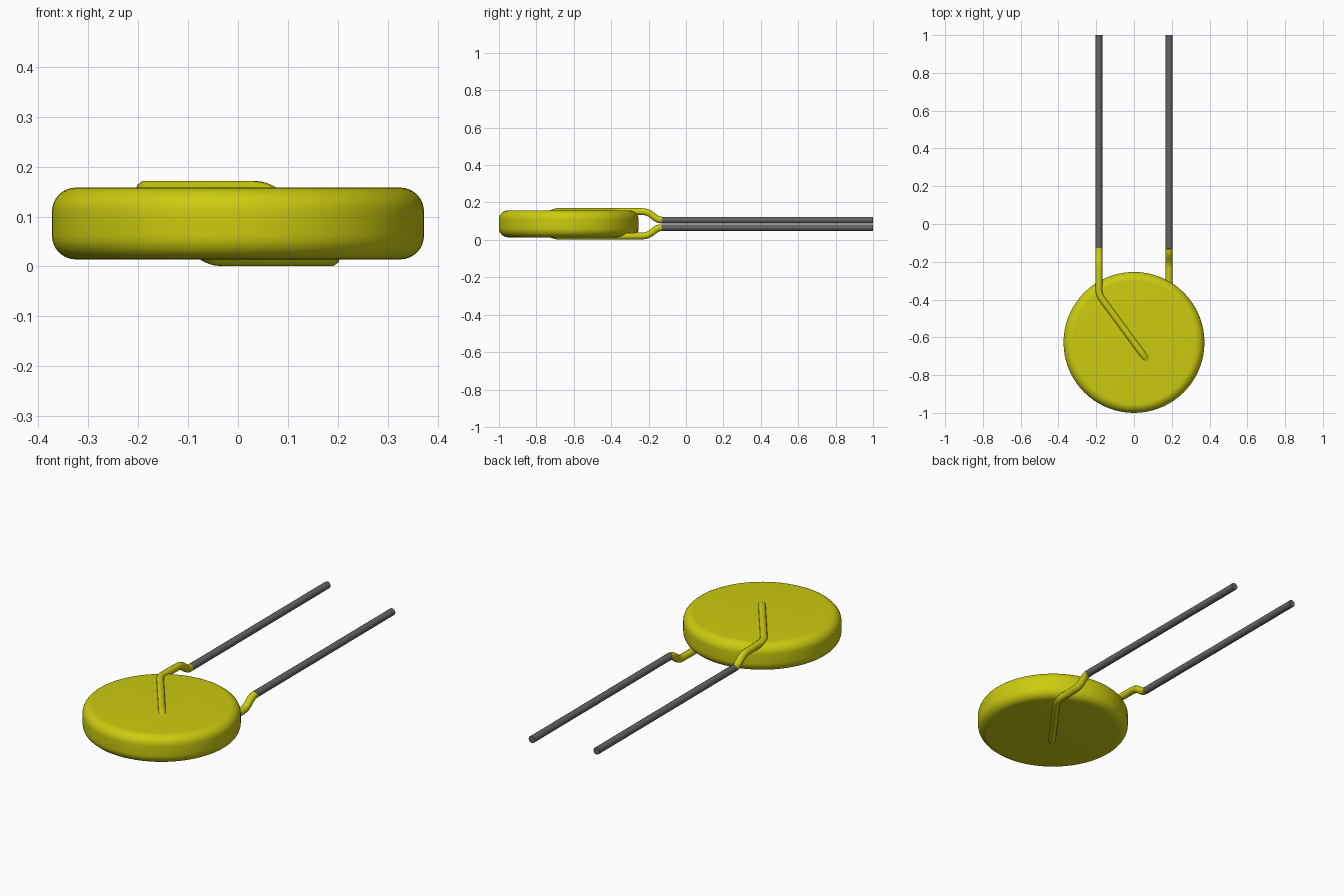
import bpy, bmesh, math
from mathutils import Vector

if "Cube" in bpy.data.objects:
    bpy.data.objects.remove(bpy.data.objects["Cube"], do_unlink=True)

MID_Z = 0.086      # height of the body's middle plane
BODY_Y = -0.627    # centre of the disc
WIRE_R = 0.019


def material(name, rgb):
    m = bpy.data.materials.new(name)
    m.use_nodes = True
    m.diffuse_color = (*rgb, 1)
    m.node_tree.nodes["Principled BSDF"].inputs["Base Color"].default_value = (*rgb, 1)
    return m


yellow = material("yellow coating", (0.6, 0.6, 0.005))
grey = material("grey metal", (0.13, 0.13, 0.13))


def smooth(obj, degrees):
    bpy.ops.object.select_all(action="DESELECT")
    obj.select_set(True)
    bpy.context.view_layer.objects.active = obj
    bpy.ops.object.shade_smooth_by_angle(angle=math.radians(degrees))


def disc(name, radius, half, bevel, mat):
    """Flat round body with rounded rims, spun from a half profile."""
    bm = bmesh.new()
    profile = [(0, half)]
    for sign in (1, -1):
        arc = [math.radians(90 * i / 8) for i in range(9)]
        pts = [(radius - bevel + bevel * math.sin(a),
                sign * (half - bevel + bevel * math.cos(a))) for a in arc]
        profile += pts if sign > 0 else pts[::-1]
    profile.append((0, -half))
    verts = [bm.verts.new((r, 0, z)) for r, z in profile]
    edges = [bm.edges.new(p) for p in zip(verts, verts[1:])]
    bmesh.ops.spin(bm, geom=verts + edges, cent=(0, 0, 0), axis=(0, 0, 1),
                   angle=math.tau, steps=72)
    bmesh.ops.remove_doubles(bm, verts=bm.verts, dist=1e-5)
    bmesh.ops.recalc_face_normals(bm, faces=bm.faces)
    mesh = bpy.data.meshes.new(name)
    bm.to_mesh(mesh)
    bm.free()
    obj = bpy.data.objects.new(name, mesh)
    bpy.context.collection.objects.link(obj)
    obj.location = (0, BODY_Y, MID_Z)
    mesh.materials.append(mat)
    smooth(obj, 40)


def rounded(points, cut):
    """Replace each inner corner of a path by a short arc."""
    pts = [Vector(p) for p in points]
    out = [pts[0]]
    for a, b, c in zip(pts, pts[1:], pts[2:]):
        p = b + (a - b).normalized() * min(cut, (a - b).length * 0.45)
        q = b + (c - b).normalized() * min(cut, (c - b).length * 0.45)
        for i in range(5):
            t = i / 4
            out.append(p * (1 - t) ** 2 + b * 2 * t * (1 - t) + q * t * t)
    return out + [pts[-1]]


def wire(name, points, radius, mat):
    curve = bpy.data.curves.new(name, "CURVE")
    curve.dimensions = "3D"
    curve.bevel_depth = radius
    curve.bevel_resolution = 3
    curve.use_fill_caps = True
    spline = curve.splines.new("POLY")
    spline.points.add(len(points) - 1)
    for sp, p in zip(spline.points, points):
        sp.co = (*p, 1)
    curve.materials.append(mat)
    obj = bpy.data.objects.new(name, curve)
    bpy.context.collection.objects.link(obj)
    bpy.ops.object.select_all(action="DESELECT")
    obj.select_set(True)
    bpy.context.view_layer.objects.active = obj
    bpy.ops.object.convert(target="MESH")
    smooth(bpy.context.view_layer.objects.active, 50)


# Coated disc body
disc("disc_body", 0.373, 0.072, 0.048, yellow)

# Wire path relative to the middle plane, from the joint to the buried tip
coated_path = [(-0.186, -0.13, 0.02), (-0.186, -0.155, 0.024),
               (-0.186, -0.205, 0.065), (-0.186, -0.375, 0.067),
               (0.048, -0.692, 0.067), (0.085, -0.74, 0.045)]

# The second lead is the first one turned half a turn about the y axis
for side, s in (("right", 1), ("left", -1)):
    place = lambda p: (s * p[0], p[1], MID_Z + s * p[2])
    wire(side + "_coated_wire", rounded([place(p) for p in coated_path], 0.03),
         WIRE_R, yellow)
    wire(side + "_bare_lead", [place((-0.186, y, 0.02)) for y in (-0.131, 1)],
         WIRE_R - 0.0005, grey)
